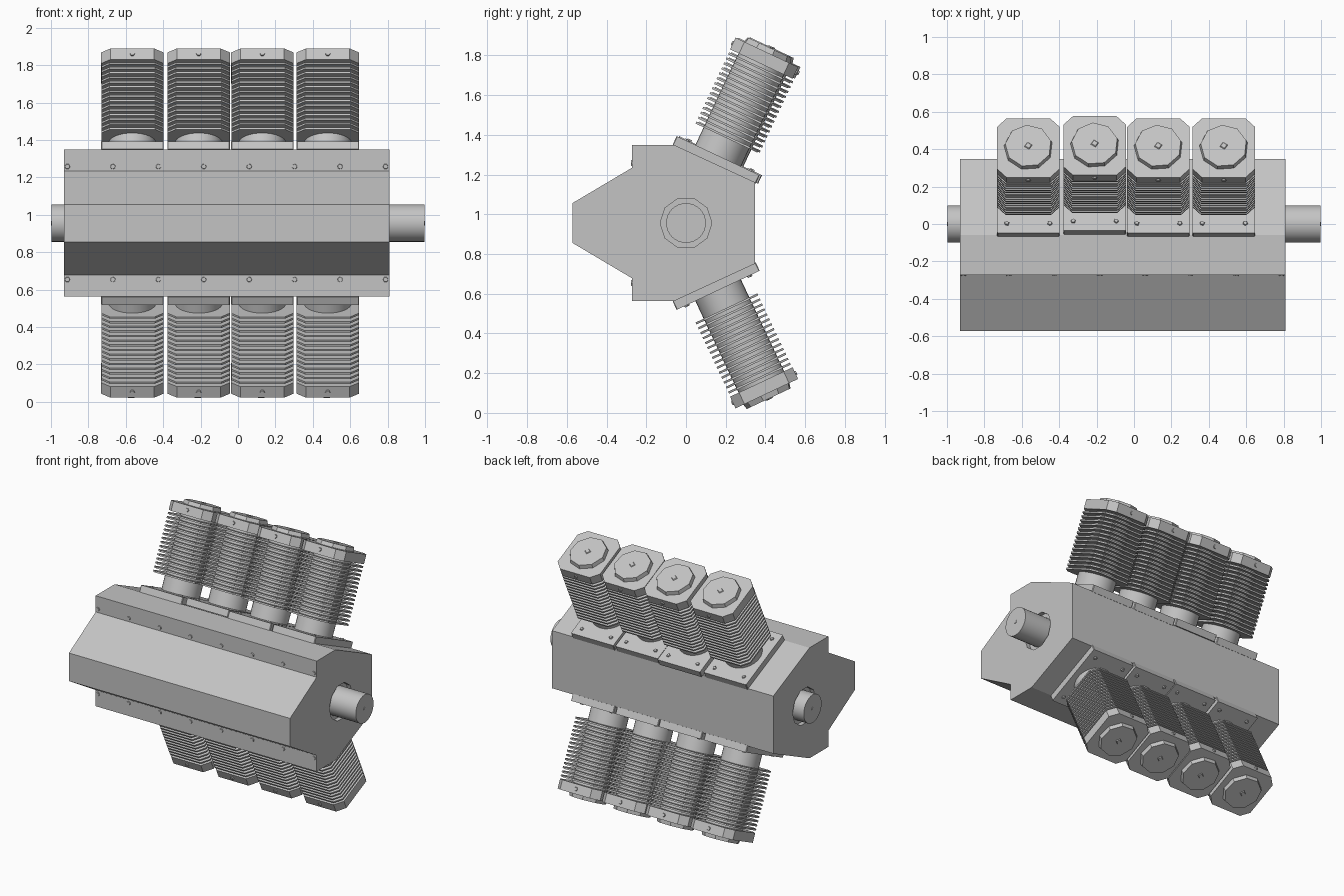
import bpy, bmesh, math
from mathutils import Matrix, Vector

cube = bpy.data.objects.get("Cube")
if cube:
    bpy.data.objects.remove(cube, do_unlink=True)

metal = bpy.data.materials.new("grey_metal")
grey = (0.55, 0.55, 0.55, 1)
metal.diffuse_color = grey
metal.use_nodes = True
metal.node_tree.nodes["Principled BSDF"].inputs["Base Color"].default_value = grey

MID = 0.956      # height of the crankshaft axis
TILT = math.radians(25.2)


def prism(bm, outline, z0, z1, mat=Matrix(), top_scale=1.0):
    """Extrude a closed outline from z0 to z1, optionally tapered."""
    low = [bm.verts.new(mat @ Vector((x, y, z0))) for x, y in outline]
    high = [bm.verts.new(mat @ Vector((x * top_scale, y * top_scale, z1))) for x, y in outline]
    bm.faces.new(low[::-1])
    bm.faces.new(high)
    n = len(low)
    for i in range(n):
        j = (i + 1) % n
        bm.faces.new((low[i], low[j], high[j], high[i]))


def ring(radius, sides, turn=0.0):
    return [(radius * math.cos(turn + math.tau * i / sides),
             radius * math.sin(turn + math.tau * i / sides)) for i in range(sides)]


def chamfered(w, d, c):
    return [(w, c - d), (w, d - c), (w - c, d), (c - w, d),
            (-w, d - c), (-w, c - d), (c - w, -d), (w - c, -d)]


def finish(name, bm, smooth=False):
    bmesh.ops.recalc_face_normals(bm, faces=bm.faces)
    mesh = bpy.data.meshes.new(name)
    bm.to_mesh(mesh)
    bm.free()
    mesh.materials.append(metal)
    ob = bpy.data.objects.new(name, mesh)
    bpy.context.scene.collection.objects.link(ob)
    if smooth:
        bpy.ops.object.select_all(action='DESELECT')
        ob.select_set(True)
        bpy.context.view_layer.objects.active = ob
        bpy.ops.object.shade_smooth_by_angle(angle=math.radians(35))
    return ob


# Matrix taking a local z axis to world x, local x to world y, local y to world z
along_x = Matrix(((0, 0, 1, 0), (1, 0, 0, 0), (0, 1, 0, MID), (0, 0, 0, 1)))

# Crankcase: half profile mirrored about the crankshaft axis
half = [(0.347, 0.205), (-0.06, 0.393), (-0.272, 0.393), (-0.272, 0.278), (-0.572, 0.1)]
profile = half + [(y, -z) for y, z in reversed(half)]
bm = bmesh.new()
prism(bm, profile, -0.93, 0.81, along_x)
crankcase = finish("crankcase", bm)

# Shaft openings in both ends of the crankcase
bm = bmesh.new()
for x in (-0.93, 0.81):
    prism(bm, ring(0.13, 10), x - 0.03, x + 0.03, along_x)
cutter = finish("shaft_opening_cutter", bm)
cutter.hide_render = True
cutter.hide_viewport = True
cut = crankcase.modifiers.new("openings", 'BOOLEAN')
cut.operation = 'DIFFERENCE'
cut.solver = 'EXACT'
cut.object = cutter

# Crankshaft with a small centre mark on each end
bm = bmesh.new()
prism(bm, ring(0.1, 32), -0.997, 0.997, along_x)
prism(bm, ring(0.012, 8), -1.0, 1.0, along_x)
finish("crankshaft", bm, True)

# Bolts along the front lips of the crankcase
bm = bmesh.new()
to_front = Matrix.Rotation(math.radians(90), 4, 'X')
for i in range(8):
    for z in (0.302, -0.302):
        place = Matrix.Translation((-0.912 + 0.243 * i, -0.272, MID + z)) @ to_front
        prism(bm, ring(0.016, 6, 0.3 * i), -0.005, 0.006, place, 0.8)
finish("crankcase_bolts", bm)


def cylinder(label, place):
    """One finned cylinder standing along local z from its mounting flange."""
    bm = bmesh.new()
    prism(bm, chamfered(0.167, 0.231, 0.004), -0.047, 0, place)
    finish(label + "_flange", bm)

    bm = bmesh.new()
    for sx in (-1, 1):
        for sy in (-1, 1):
            spot = place @ Matrix.Translation((sx * 0.115, sy * 0.175, 0))
            prism(bm, ring(0.016, 5, sx), -0.005, 0.008, spot, 0.7)
    finish(label + "_flange_bolts", bm)

    bm = bmesh.new()
    prism(bm, ring(0.127, 32), -0.02, 0.52, place)
    finish(label + "_barrel", bm, True)

    # Cooling fins
    bm = bmesh.new()
    for i in range(15):
        z = 0.098 + 0.0275 * i
        prism(bm, chamfered(0.166, 0.172, 0.045), z, z + 0.011, place)
    finish(label + "_fins", bm)

    # Head block with a raised cover
    bm = bmesh.new()
    prism(bm, chamfered(0.167, 0.174, 0.05), 0.51, 0.575, place)
    finish(label + "_head", bm)
    bm = bmesh.new()
    prism(bm, ring(0.132, 9, 0.25), 0.57, 0.602, place, 0.94)
    finish(label + "_head_cover", bm)

    # Plug on the cover and bolts on the head sides
    bm = bmesh.new()
    prism(bm, ring(0.024, 4, 0.2), 0.6, 0.607, place, 0.7)
    for side in (-1, 1):
        spot = (place @ Matrix.Translation((0, side * 0.174, 0.543))
                @ Matrix.Rotation(math.radians(-90 * side), 4, 'X'))
        prism(bm, ring(0.015, 6), -0.005, 0.007, spot, 0.8)
    finish(label + "_head_bolts", bm)


# Upper and lower banks of four cylinders
for bank, sign, angle in (("upper", 1, -TILT), ("lower", -1, math.pi + TILT)):
    for i, x in enumerate((-0.565, -0.21, 0.13, 0.48)):
        # The second upper cylinder sits slightly off line
        shift = 0.012 if bank == "upper" and i == 1 else 0.0
        base = Matrix.Translation((x, 0.162 + shift, MID + sign * 0.339))
        cylinder(f"{bank}_cylinder_{i + 1}", base @ Matrix.Rotation(angle, 4, 'X'))
